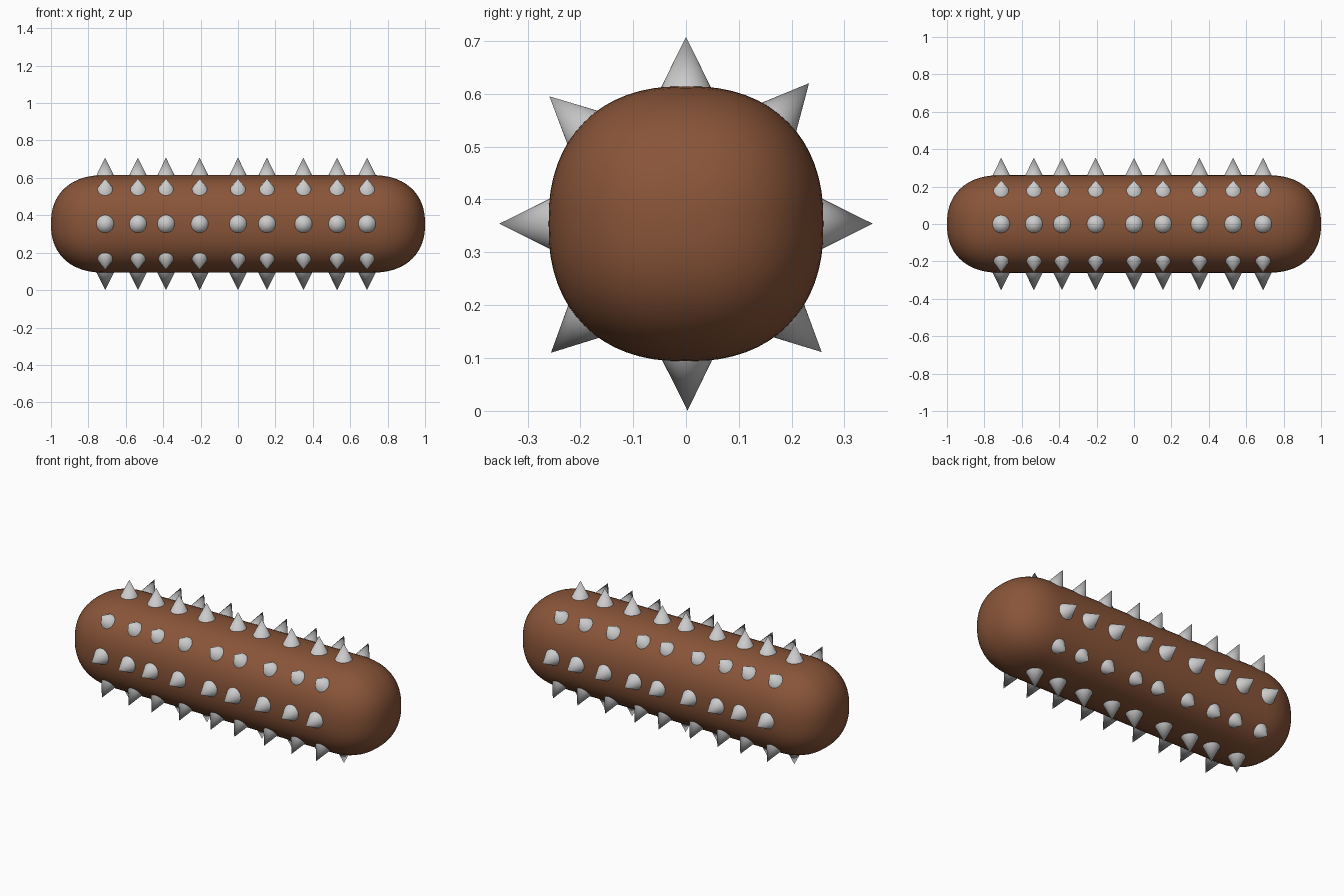
import bpy, bmesh, math
from mathutils import Matrix, Vector

if "Cube" in bpy.data.objects:
    bpy.data.objects.remove(bpy.data.objects["Cube"])

CZ = 0.354          # height of the log's axis
R = 0.261           # half thickness of the log
END = 0.29          # length of each rounded end
POWER = 2.3         # squareness of the rounded section
SIDES = 64


def spow(v, p):
    return math.copysign(abs(v) ** p, v)


def finish(name, bm, color=None):
    bmesh.ops.recalc_face_normals(bm, faces=bm.faces)
    mesh = bpy.data.meshes.new(name)
    bm.to_mesh(mesh)
    bm.free()
    ob = bpy.data.objects.new(name, mesh)
    bpy.context.collection.objects.link(ob)
    if color:
        mat = bpy.data.materials.new(name + "_material")
        mat.diffuse_color = color
        mat.use_nodes = True
        mat.node_tree.nodes["Principled BSDF"].inputs["Base Color"].default_value = mat.diffuse_color
        mesh.materials.append(mat)
    bpy.ops.object.select_all(action='DESELECT')
    ob.select_set(True)
    bpy.context.view_layer.objects.active = ob
    bpy.ops.object.shade_smooth_by_angle(angle=math.radians(40))
    return ob


# Log: soft square section, lofted through rounded ends
right_end = []
for i in range(17):
    t = math.pi / 2 * i / 17
    right_end.append((1 - END + END * math.sin(t) ** (2 / POWER),
                      R * math.cos(t) ** (2 / POWER)))
profile = [(-x, r) for x, r in reversed(right_end)] + right_end
bm = bmesh.new()
rings = []
for x, r in profile:
    ring = []
    for k in range(SIDES):
        a = 2 * math.pi * k / SIDES
        ring.append(bm.verts.new((x, r * spow(math.cos(a), 2 / POWER),
                                  CZ + r * spow(math.sin(a), 2 / POWER))))
    rings.append(ring)
for a, b in zip(rings, rings[1:]):
    for k in range(SIDES):
        n = (k + 1) % SIDES
        bm.faces.new((a[k], a[n], b[n], b[k]))
for ring, x in ((rings[0], -1), (rings[-1], 1)):
    tip = bm.verts.new((x, 0, CZ))
    for k in range(SIDES):
        bm.faces.new((ring[k], ring[(k + 1) % SIDES], tip))
finish("log", bm, (0.25, 0.09, 0.04, 1))

# Spikes: nine rings of eight cones pointing outward
spike_x = [-0.71, -0.535, -0.385, -0.205, 0.0, 0.155, 0.35, 0.53, 0.69]
spike_angles = [0, 48.8, 90, 137, 180, 223.7, 270.5, 316.6]
BASE, TIP = 0.245, 0.354
bm = bmesh.new()
for x in spike_x:
    for deg in spike_angles:
        a = math.radians(deg)
        out = Vector((0, math.cos(a), math.sin(a)))
        place = Matrix.Translation(Vector((x, 0, CZ)) + out * (BASE + TIP) / 2)
        turn = out.to_track_quat('Z', 'Y').to_matrix().to_4x4()
        bmesh.ops.create_cone(bm, cap_ends=True, segments=32, radius1=0.054,
                              radius2=0, depth=TIP - BASE, matrix=place @ turn)
bmesh.ops.remove_doubles(bm, verts=bm.verts, dist=1e-5)
finish("spikes", bm)
